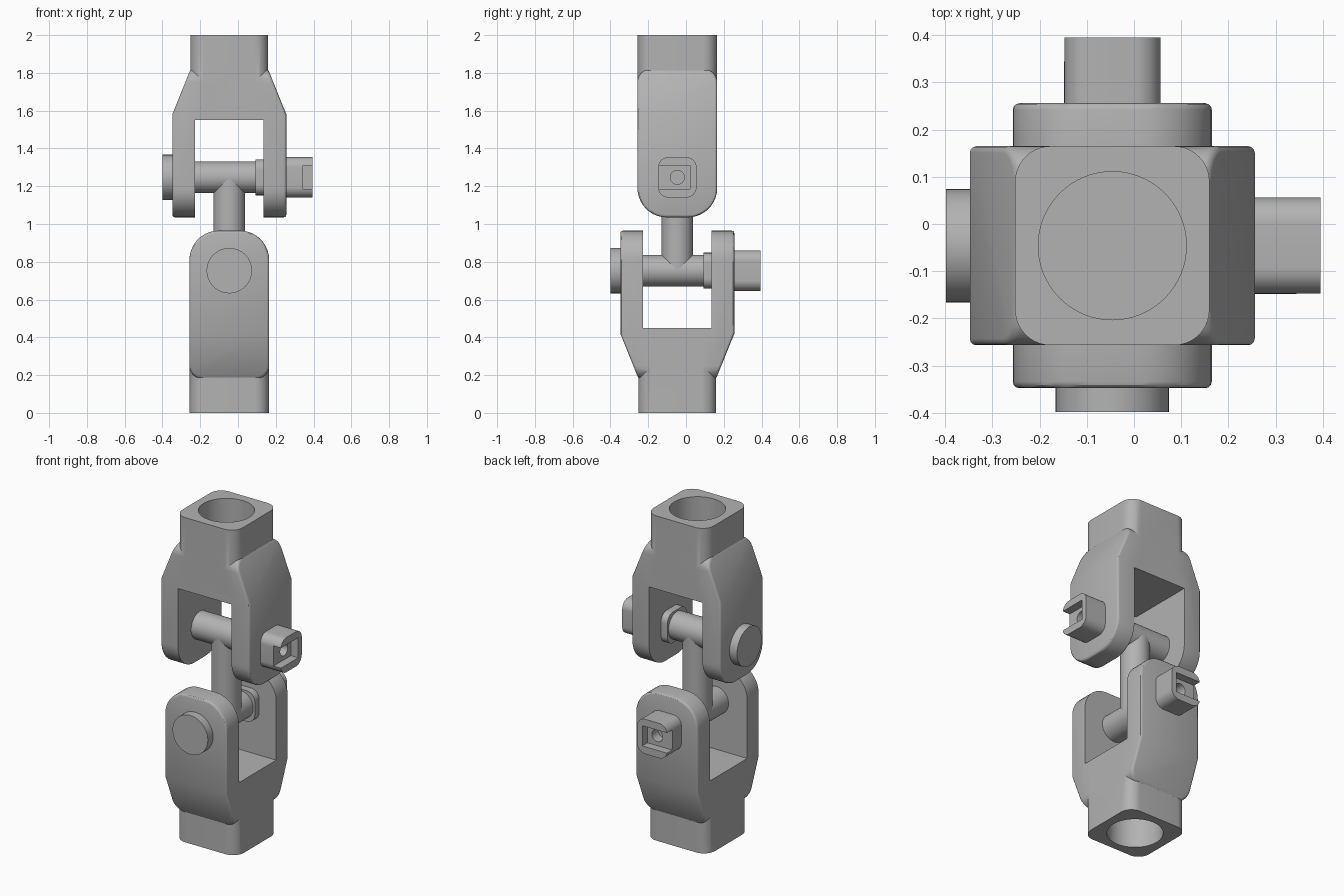
import bpy, bmesh, math
from mathutils import Matrix, Vector

cube = bpy.data.objects.get("Cube")
if cube:
    bpy.data.objects.remove(cube, do_unlink=True)

steel = bpy.data.materials.new("grey_steel")
steel.use_nodes = True
grey = (0.45, 0.45, 0.45, 1)
steel.diffuse_color = grey
steel.node_tree.nodes["Principled BSDF"].inputs["Base Color"].default_value = grey

PIN_Z = 0.247      # pin height above the joint centre
SHAFT_R = 0.084
AXES = {"x": lambda u, v, w: (w, u, v),
        "y": lambda u, v, w: (u, w, v),
        "z": lambda u, v, w: (u, v, w)}


def rounded(u0, u1, v0, v1, r_low, r_high, steps=10):
    """Rectangle outline with separate lower and upper corner radii."""
    corners = [(u1, v0, r_low, -90), (u1, v1, r_high, 0),
               (u0, v1, r_high, 90), (u0, v0, r_low, 180)]
    pts = []
    for u, v, r, start in corners:
        cu = u - r if u == u1 else u + r
        cv = v - r if v == v1 else v + r
        for i in range(steps + 1):
            a = math.radians(start + 90 * i / steps)
            pts.append((cu + r * math.cos(a), cv + r * math.sin(a)))
    return pts


def circle(r, u=0, v=0, n=64):
    return [(u + r * math.cos(math.tau * i / n), v + r * math.sin(math.tau * i / n))
            for i in range(n)]


def box(u0, u1, v0, v1):
    return [(u0, v0), (u1, v0), (u1, v1), (u0, v1)]


def prism(name, outline, axis, low, high):
    """Extrude an outline along an axis."""
    bm = bmesh.new()
    place = AXES[axis]
    a = [bm.verts.new(place(u, v, low)) for u, v in outline]
    b = [bm.verts.new(place(u, v, high)) for u, v in outline]
    bm.faces.new(a)
    bm.faces.new(b)
    for i in range(len(a)):
        j = (i + 1) % len(a)
        bm.faces.new((a[i], a[j], b[j], b[i]))
    bmesh.ops.recalc_face_normals(bm, faces=bm.faces)
    mesh = bpy.data.meshes.new(name)
    bm.to_mesh(mesh)
    bm.free()
    mesh.materials.append(steel)
    obj = bpy.data.objects.new(name, mesh)
    bpy.context.collection.objects.link(obj)
    return obj


def activate(obj):
    bpy.ops.object.select_all(action="DESELECT")
    obj.select_set(True)
    bpy.context.view_layer.objects.active = obj


def combine(obj, other, operation):
    activate(obj)
    mod = obj.modifiers.new("combine", "BOOLEAN")
    mod.operation, mod.object, mod.solver = operation, other, "EXACT"
    bpy.ops.object.modifier_apply(modifier=mod.name)
    bpy.data.objects.remove(other, do_unlink=True)


def bevel(obj, width):
    activate(obj)
    mod = obj.modifiers.new("soft_edge", "BEVEL")
    mod.width, mod.segments = width, 3
    mod.limit_method, mod.angle_limit = "ANGLE", math.radians(40)
    bpy.ops.object.modifier_apply(modifier=mod.name)


def make_yoke(name):
    # Tapered fork body with rounded arm ends
    half = [(0.302, 0.035), (0.302, 0.58), (0.205, 0.82)]
    profile = half + [(-x, z) for x, z in reversed(half)]
    yoke = prism(name, profile, "y", -0.3, 0.3)
    ends = rounded(-0.211, 0.211, 0.035, 0.82, 0.155, 0.07)
    combine(yoke, prism("end_shape", ends, "x", -0.4, 0.4), "INTERSECT")
    bevel(yoke, 0.014)
    # Square neck, fork slot and blind bore
    neck = rounded(-0.206, 0.206, -0.211, 0.211, 0.075, 0.075)
    combine(yoke, prism("neck", neck, "z", 0.6, 1.0), "UNION")
    combine(yoke, prism("slot", box(-0.182, 0.182, -0.1, 0.55), "y", -0.4, 0.4), "DIFFERENCE")
    combine(yoke, prism("bore", circle(0.157), "z", 0.7, 1.1), "DIFFERENCE")
    return yoke


def make_nut(name):
    # Rounded square nut with a side-opening notch and a small centre hole
    outline = rounded(-0.102, 0.102, PIN_Z - 0.107, PIN_Z + 0.107, 0.055, 0.055)
    nut = prism(name, outline, "x", 0.295, 0.441)
    notch = box(-0.2, 0.067, PIN_Z - 0.062, PIN_Z + 0.062)
    combine(nut, prism("notch", notch, "x", 0.391, 0.5), "DIFFERENCE")
    combine(nut, prism("hole", circle(0.037, 0, PIN_Z, 32), "x", 0.33, 0.45), "DIFFERENCE")
    return nut


def make_half(label):
    collar = rounded(-0.095, 0.095, PIN_Z - 0.095, PIN_Z + 0.095, 0.055, 0.055)
    return [
        make_yoke(label + "_yoke"),
        make_nut(label + "_pin_nut"),
        prism(label + "_pin_shaft", circle(SHAFT_R, 0, PIN_Z), "x", -0.31, 0.3),
        prism(label + "_pin_head", circle(0.12, 0, PIN_Z), "x", -0.353, -0.297),
        prism(label + "_pin_collar", collar, "x", 0.139, 0.183),
    ]


# Two identical halves, the lower one turned over a diagonal axis
centre = Matrix.Translation((-0.046, -0.046, 1))
turn = Matrix.Rotation(math.pi, 4, Vector((1, 1, 0)).normalized())
upper = make_half("upper")
lower = make_half("lower")
post = prism("cross_post", circle(SHAFT_R), "z", -PIN_Z, PIN_Z)
for obj in upper + [post]:
    obj.data.transform(centre)
for obj in lower:
    obj.data.transform(centre @ turn)

for obj in upper + lower + [post]:
    activate(obj)
    bpy.ops.object.shade_smooth_by_angle(angle=math.radians(30))
